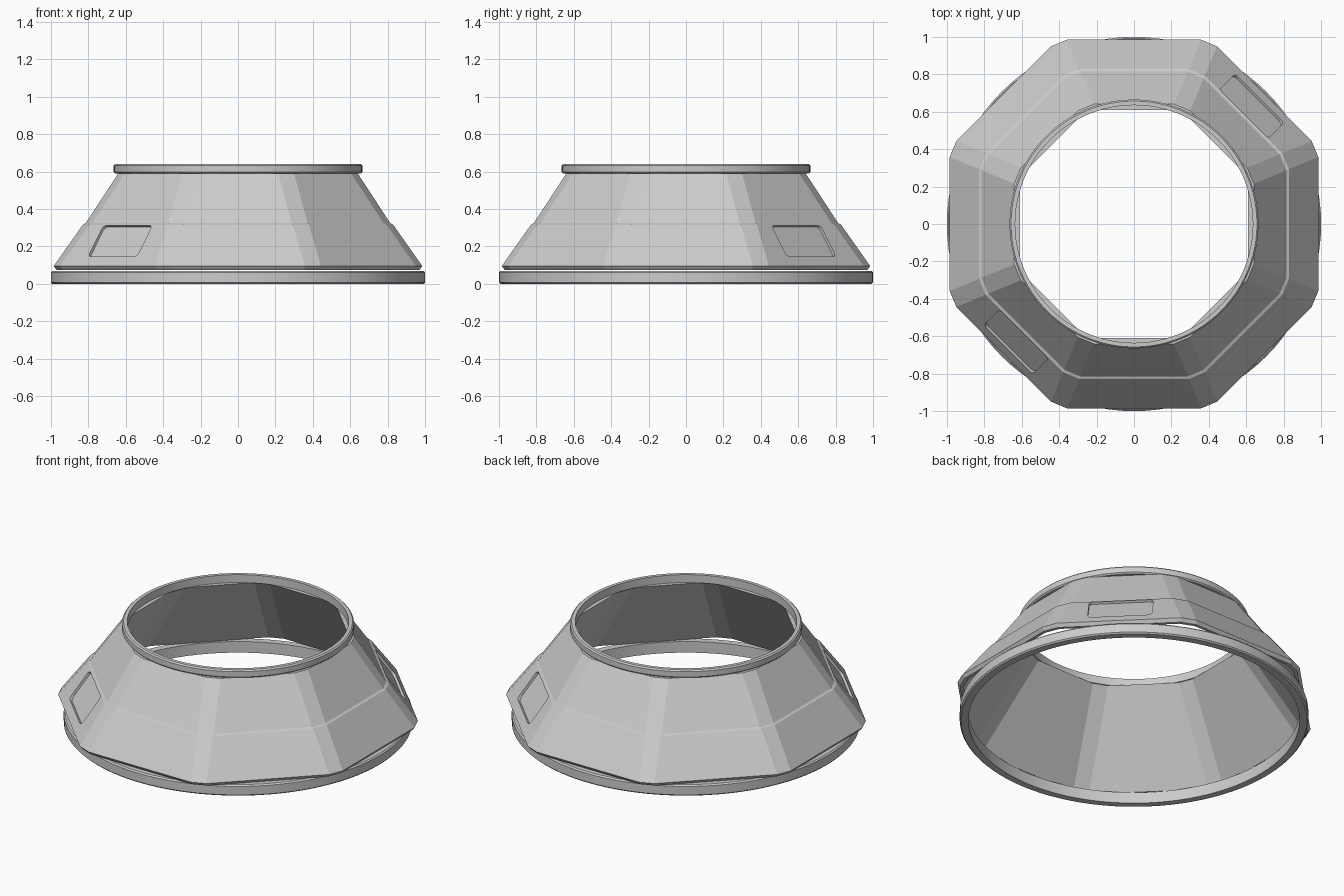
import bpy, bmesh, math
from mathutils import Matrix, Vector

cube = bpy.data.objects.get("Cube")
if cube:
    bpy.data.objects.remove(cube, do_unlink=True)

grey = bpy.data.materials.new("light_grey")
grey.use_nodes = True
colour = (0.6, 0.6, 0.6, 1)
grey.diffuse_color = colour
grey.node_tree.nodes["Principled BSDF"].inputs["Base Color"].default_value = colour


def add_object(name, bm):
    bmesh.ops.recalc_face_normals(bm, faces=bm.faces)
    mesh = bpy.data.meshes.new(name)
    bm.to_mesh(mesh)
    bm.free()
    mesh.materials.append(grey)
    ob = bpy.data.objects.new(name, mesh)
    bpy.context.collection.objects.link(ob)
    return ob


def loft(name, loops):
    """Join a closed cycle of horizontal loops into a hollow solid."""
    bm = bmesh.new()
    rows = [[bm.verts.new(p) for p in loop] for loop in loops]
    n = len(rows[0])
    for a, b in zip(rows, rows[1:] + rows[:1]):
        for i in range(n):
            j = (i + 1) % n
            bm.faces.new((a[i], a[j], b[j], b[i]))
    return add_object(name, bm)


def octagon(apothem, z, chamfer=0.05):
    """Octagon with flats on the axes and clipped corners."""
    half = apothem * math.tan(math.pi / 8) - chamfer
    return [Matrix.Rotation(k * math.pi / 4, 3, 'Z') @ Vector((apothem, s * half, z))
            for k in range(8) for s in (-1, 1)]


def circle(radius, z, n=96):
    return [(radius * math.cos(i * math.tau / n), radius * math.sin(i * math.tau / n), z)
            for i in range(n)]


def ring(name, outer, inner, low, high, bevel=0.008):
    section = [(inner, low), (outer - bevel, low), (outer, low + bevel),
               (outer, high - bevel), (outer - bevel, high), (inner, high)]
    ob = loft(name, [circle(r, z) for r, z in section])
    bpy.context.view_layer.objects.active = ob
    ob.select_set(True)
    bpy.ops.object.shade_smooth_by_angle(angle=math.radians(30))
    ob.select_set(False)


# Round rings at the foot and the mouth
ring("base_ring", 1.0, 0.95, 0.0, 0.07)
ring("top_ring", 0.665, 0.635, 0.59, 0.64)

# Sloping shell with a small step half way up
lip, step, top = (0.985, 0.095), (0.828, 0.318), (0.64, 0.59)
section = [(0.952, 0.075), (0.97, 0.075), lip, step, (0.814, 0.324), top, (0.61, 0.59)]
shell = loft("octagonal_shell", [octagon(a, z) for a, z in section])

# Rounded recesses on two opposite diagonal panels
slope = (Vector(step) - Vector(lip)).normalized()
for name, angle in (("front_right", math.radians(225)), ("back_left", math.radians(45))):
    out = Vector((math.cos(angle), math.sin(angle), 0))
    up = out * slope.x + Vector((0, 0, slope.y))
    side = Vector((-out.y, out.x, 0))
    normal = side.cross(up)
    mid_z = 0.229
    reach = lip[0] + (mid_z - lip[1]) * slope.x / slope.y
    centre = out * reach + Vector((0, 0, mid_z))
    frame = Matrix((side, up, normal)).transposed().to_4x4()
    frame.translation = centre

    bm = bmesh.new()
    bmesh.ops.create_cube(bm, size=1)
    bmesh.ops.scale(bm, vec=(0.37, 0.205, 0.03), verts=bm.verts)
    corners = [e for e in bm.edges
               if abs((e.verts[0].co - e.verts[1].co).normalized().z) > 0.9]
    bmesh.ops.bevel(bm, geom=corners, offset=0.025, segments=4, profile=0.5, affect='EDGES')
    bm.transform(frame)
    cutter = add_object(name + "_recess_cutter", bm)
    cutter.hide_render = True
    cutter.hide_viewport = True
    cut = shell.modifiers.new(name + "_recess", 'BOOLEAN')
    cut.operation = 'DIFFERENCE'
    cut.solver = 'EXACT'
    cut.object = cutter
